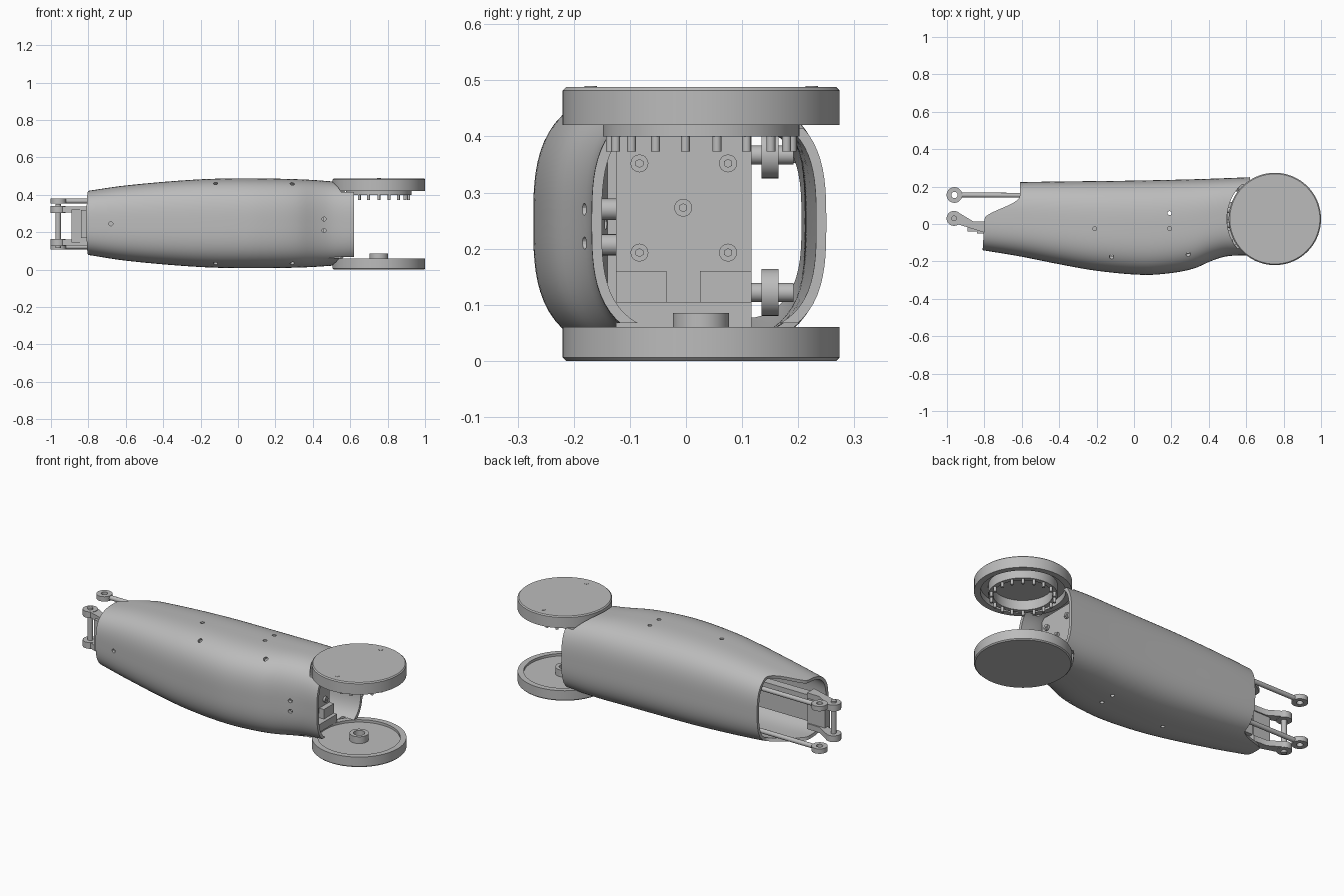
import bpy, bmesh, math
from mathutils import Matrix, Vector

cube = bpy.data.objects.get("Cube")
if cube:
    bpy.data.objects.remove(cube)

grey = bpy.data.materials.new("satin grey")
grey.use_nodes = True
grey.diffuse_color = (0.5, 0.5, 0.5, 1)
grey.node_tree.nodes["Principled BSDF"].inputs["Base Color"].default_value = (0.5, 0.5, 0.5, 1)


def finish(bm, name, smooth=True):
    bmesh.ops.recalc_face_normals(bm, faces=bm.faces)
    me = bpy.data.meshes.new(name)
    bm.to_mesh(me)
    bm.free()
    ob = bpy.data.objects.new(name, me)
    bpy.context.collection.objects.link(ob)
    me.materials.append(grey)
    bpy.ops.object.select_all(action="DESELECT")
    ob.select_set(True)
    bpy.context.view_layer.objects.active = ob
    if smooth:
        bpy.ops.object.shade_smooth_by_angle(angle=math.radians(35))
    return ob


def add_box(bm, x, y, z):
    size = Matrix.Diagonal((x[1] - x[0], y[1] - y[0], z[1] - z[0], 1))
    mid = Matrix.Translation((sum(x) / 2, sum(y) / 2, sum(z) / 2))
    bmesh.ops.create_cube(bm, size=1, matrix=mid @ size)


def add_rod(bm, a, b, r, sides=20):
    a, b = Vector(a), Vector(b)
    turn = (b - a).to_track_quat("Z", "Y").to_matrix().to_4x4()
    bmesh.ops.create_cone(bm, cap_ends=True, segments=sides, radius1=r, radius2=r,
                          depth=(b - a).length, matrix=Matrix.Translation((a + b) / 2) @ turn)


def add_eye(bm, x, y, z, r, hole, half):
    # ring with a bore, standing on a vertical axis
    pts = [(hole, -half), (r, -half), (r, half), (hole, half)]
    add_lathe(bm, pts, (x, y, z), closed=True, sides=28)


def add_lathe(bm, pts, at, closed=False, sides=72):
    vs = [bm.verts.new((at[0] + r, at[1], at[2] + z)) for r, z in pts]
    es = [bm.edges.new(p) for p in zip(vs, vs[1:])]
    if closed:
        es.append(bm.edges.new((vs[-1], vs[0])))
    bmesh.ops.spin(bm, geom=vs + es, cent=at, axis=(0, 0, 1), angle=math.tau, steps=sides)
    bmesh.ops.remove_doubles(bm, verts=bm.verts, dist=1e-5)


def curve(pts, x):
    # smooth interpolation through (x, value) points
    x = min(max(x, pts[0][0]), pts[-1][0])
    n = len(pts) - 1
    i = max(k for k in range(n) if pts[k][0] <= x)

    def slope(k):
        a, b = pts[max(k - 1, 0)], pts[min(k + 1, n)]
        return (b[1] - a[1]) / (b[0] - a[0])
    (x0, v0), (x1, v1) = pts[i], pts[i + 1]
    h = x1 - x0
    t = (x - x0) / h
    return ((2*t**3 - 3*t*t + 1) * v0 + (t**3 - 2*t*t + t) * h * slope(i)
            + (3*t*t - 2*t**3) * v1 + (t**3 - t*t) * h * slope(i + 1))


# Hollow shell: side, top and bottom outlines lofted along x
FRONT = [(-.81, -.14), (-.6, -.175), (-.4, -.215), (-.2, -.25), (.05, -.272),
         (.2, -.262), (.32, -.238), (.42, -.195), (.5, -.172), (.62, -.168)]
BACK = [(-.81, .215), (-.6, .224), (0, .232), (.35, .24), (.62, .25)]
TOP = [(-.81, .42), (-.6, .45), (-.25, .48), (0, .488), (.35, .482), (.62, .462)]
LOW = [(-.81, .08), (-.6, .048), (-.25, .017), (0, .008), (.35, .012), (.62, .03)]


def section(x, a):
    y0, y1, z0, z1 = (curve(p, x) for p in (FRONT, BACK, LOW, TOP))
    c, s = math.cos(a), math.sin(a)
    k = 1 / (abs(c)**3 + abs(s)**3) ** (1 / 3)
    return (y0 + y1) / 2 + c * k * (y1 - y0) / 2, (z0 + z1) / 2 + s * k * (z1 - z0) / 2


RINGS, SIDES, NOSE = 56, 88, .62
bm = bmesh.new()
rings = []
for i in range(RINGS + 1):
    ring = []
    for j in range(SIDES):
        a = math.tau * j / SIDES
        y, z = section(-.7, a)
        t = min(max((y - .02) / .13, 0), 1)
        tail = -.80 + .06 * min(y, 0) + .19 * t * t * (3 - 2 * t)
        x = tail + (NOSE - tail) * i / RINGS
        ring.append(bm.verts.new((x, *section(x, a))))
    rings.append(ring)
for r0, r1 in zip(rings, rings[1:]):
    for j in range(SIDES):
        k = (j + 1) % SIDES
        bm.faces.new((r0[j], r0[k], r1[k], r1[j]))
shell = finish(bm, "shell")
wall = shell.modifiers.new("wall", "SOLIDIFY")
wall.thickness = .018
wall.offset = -1
bpy.ops.object.modifier_apply(modifier="wall")

# Cutter: clearance for both discs, plus screw holes and slots
HUB = (.753, .027)
bm = bmesh.new()
for z in ((-.1, .068), (.414, .6)):
    add_rod(bm, (*HUB, z[0]), (*HUB, z[1]), .256, 72)
for x, y in ((-.21, -.025), (.19, .058), (.19, -.025)):
    add_rod(bm, (x, y, -.1), (x, y, .6), .011, 14)
for x, y in ((-.12, -.17), (.29, -.16)):
    for side in (-1, 1):
        add_rod(bm, (x, y - .15, .245 + side * .33), (x, y + .04, .245 + side * .18), .012, 14)
for x, z in ((-.68, .245), (.46, .27), (.46, .21)):
    add_rod(bm, (x, -.4, z), (x, -.05, z), .011, 14)
cutter = finish(bm, "cutter", False)
cutter.hide_render = True
bpy.context.view_layer.objects.active = shell
cut = shell.modifiers.new("cut", "BOOLEAN")
cut.object = cutter
cut.solver = "EXACT"
bpy.ops.object.modifier_apply(modifier="cut")
bpy.data.objects.remove(cutter)
bpy.ops.object.select_all(action="DESELECT")
shell.select_set(True)
bpy.ops.object.shade_smooth_by_angle(angle=math.radians(35))

# Upper disc with pinned ring underneath
bm = bmesh.new()
add_lathe(bm, [(0, .488), (.241, .488), (.247, .482), (.247, .42), (.215, .42), (.215, .455),
               (.175, .455), (.175, .4), (.15, .4), (.15, .455), (0, .455)], (*HUB, 0))
for i in range(18):
    a = math.tau * (i + .5) / 18
    x, y = HUB[0] + .162 * math.cos(a), HUB[1] + .162 * math.sin(a)
    add_rod(bm, (x, y, .373), (x, y, .41), .008, 12)
finish(bm, "upper_disc")

# Lower disc with raised hub
bm = bmesh.new()
add_lathe(bm, [(0, 0), (.241, 0), (.247, .006), (.247, .06), (.215, .06), (.215, .046),
               (.05, .046), (.05, .085), (.03, .085), (.03, .055), (0, .055)], (*HUB, 0))
finish(bm, "lower_disc")

# Small screws on the outer disc faces
bm = bmesh.new()
for y in (-.197, .197):
    for z in (0, .486):
        add_rod(bm, (HUB[0], HUB[1] + y, z), (HUB[0], HUB[1] + y, z + .004), .011, 14)
finish(bm, "disc_screws")

# Joint frame inside the open end, with a stepped foot and side bosses
bm = bmesh.new()
add_box(bm, (.2, .5), (-.125, .117), (.06, .42))
for y in ((-.125, -.035), (.025, .117)):
    add_box(bm, (.5, .53), y, (.105, .16))
add_box(bm, (.5, .55), (-.125, .117), (.06, .105))
add_box(bm, (.38, .42), (-.14, -.12), (.06, .4))
for z in (.207, .27):
    add_rod(bm, (.44, -.165, z), (.44, -.12, z), .019)
finish(bm, "joint_frame")

# Socket bolts on the frame face
bm = bmesh.new()
for y, z in ((-.083, .352), (.075, .352), (-.005, .273), (-.083, .193), (.075, .193)):
    add_rod(bm, (.49, y, z), (.512, y, z), .016, 16)
    add_rod(bm, (.512, y, z), (.516, y, z), .008, 6)
finish(bm, "frame_bolts")

# Pair of push rods with an eye at each end
for name, z in (("lower_push_rod", .122), ("upper_push_rod", .367)):
    bm = bmesh.new()
    add_rod(bm, (-.925, .155, z), (.39, .15, z), .013)
    add_eye(bm, -.96, .155, z, .042, .017, .014)
    add_rod(bm, (.43, .135, z), (.43, .165, z), .042, 28)
    add_rod(bm, (.43, .11, z), (.43, .192, z), .017)
    finish(bm, name)

# Central beam running through the shell to the tail clevis
bm = bmesh.new()
add_box(bm, (-.84, .21), (-.05, 0), (.17, .32))
finish(bm, "central_beam")

# Tail clevis: two tapered arms with eyes joined by a pin
bm = bmesh.new()
for z in (.145, .322):
    add_eye(bm, -.962, .03, z, .04, .012, .018)
    outline = [(-.94, -.002), (-.78, -.052), (-.78, .012), (-.86, .014), (-.94, .062)]
    base = bm.faces.new([bm.verts.new((x, y, z - .016)) for x, y in outline])
    up = bmesh.ops.extrude_face_region(bm, geom=[base])["geom"]
    bmesh.ops.translate(bm, vec=(0, 0, .032), verts=[v for v in up if isinstance(v, bmesh.types.BMVert)])
add_box(bm, (-.89, -.78), (-.04, .006), (.145, .322))
add_rod(bm, (-.962, .03, .115), (-.962, .03, .35), .015)
finish(bm, "tail_clevis")
